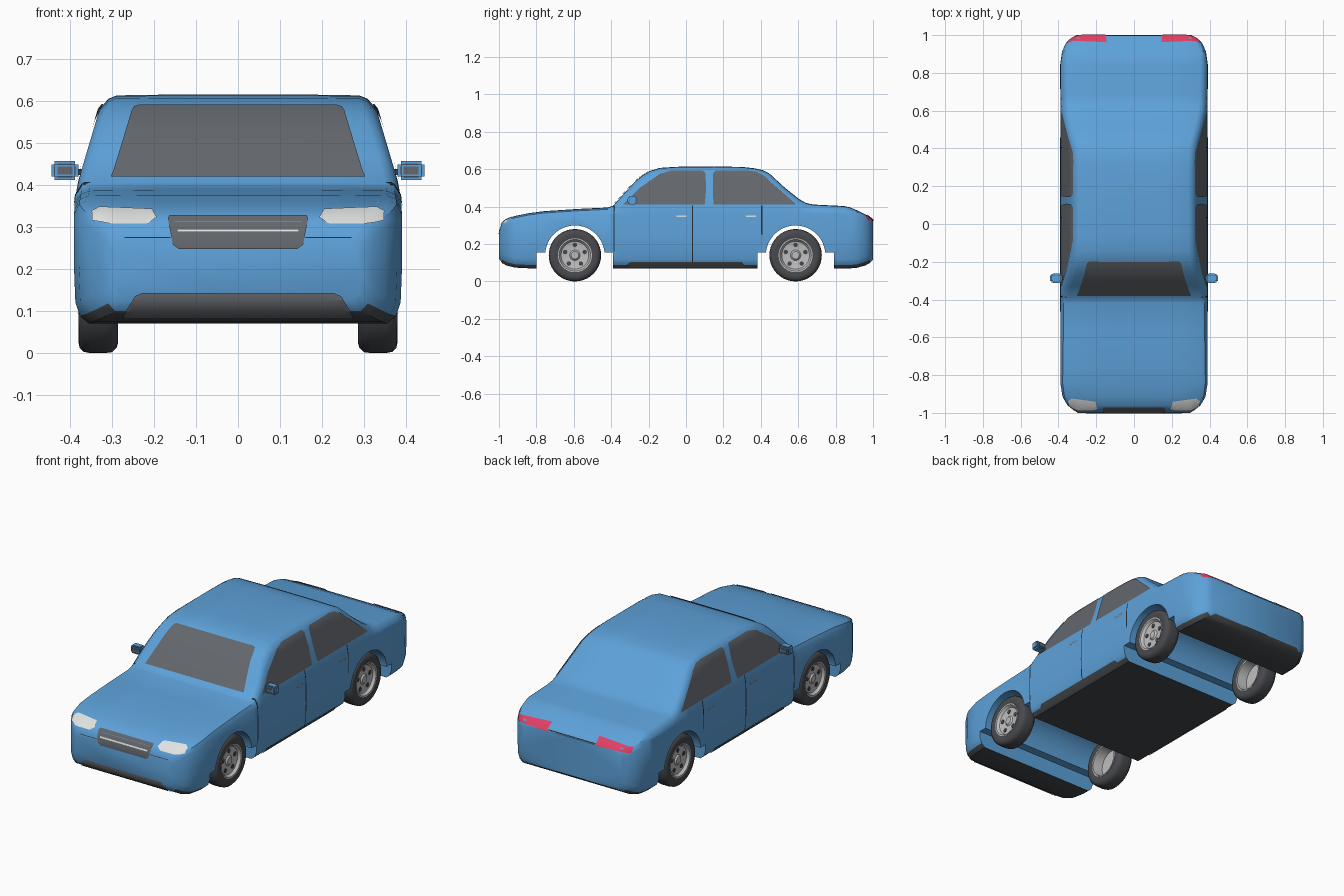
import bpy, bmesh, math
from mathutils import Vector, Matrix
from mathutils.bvhtree import BVHTree

cube = bpy.data.objects.get("Cube")
if cube:
    bpy.data.objects.remove(cube)


def material(name, r, g, b, rough=0.6):
    m = bpy.data.materials.new(name)
    m.use_nodes = True
    m.diffuse_color = (r, g, b, 1)
    node = m.node_tree.nodes["Principled BSDF"]
    node.inputs["Base Color"].default_value = (r, g, b, 1)
    node.inputs["Roughness"].default_value = rough
    return m


BLUE = material("body blue", .11, .36, .70)
GLASS = material("window grey", .125, .135, .15)
TRIM = material("dark trim", .06, .065, .07)
RUBBER = material("tyre rubber", .065, .068, .075)
METAL = material("wheel metal", .52, .52, .52)
LAMP = material("lamp white", .75, .76, .76)
RED = material("tail red", .75, .05, .13)
SEAM = material("seam black", .02, .025, .03)


def finish(name, bm, *mats, angle=35):
    mesh = bpy.data.meshes.new(name)
    bm.to_mesh(mesh)
    bm.free()
    ob = bpy.data.objects.new(name, mesh)
    bpy.context.collection.objects.link(ob)
    for m in mats:
        mesh.materials.append(m)
    smooth(ob, angle)
    return ob


def smooth(ob, angle=35):
    bpy.ops.object.select_all(action='DESELECT')
    ob.select_set(True)
    bpy.context.view_layer.objects.active = ob
    bpy.ops.object.shade_smooth_by_angle(angle=math.radians(angle))


def lookup(table, t):
    for (a, va), (b, vb) in zip(table, table[1:]):
        if t <= b:
            return va + (vb - va) * max(0, (t - a) / (b - a))
    return table[-1][1]


# Body curves: roofline, underside, corner rounding along y; half width by height
ROOF = [(-1, .27), (-.985, .312), (-.96, .332), (-.915, .35), (-.84, .365), (-.755, .376),
        (-.57, .388), (-.42, .395), (-.39, .405), (-.33, .472), (-.275, .532), (-.235, .566),
        (-.195, .59), (-.14, .607), (-.05, .613), (.15, .615), (.3, .612), (.365, .605),
        (.41, .595), (.445, .578), (.525, .504), (.605, .44), (.64, .42), (.68, .411),
        (.845, .403), (.88, .395), (.915, .38), (.96, .358), (.985, .343), (1, .325)]
FLOOR = [(-1, .125), (-.985, .1), (-.96, .085), (-.9, .07), (.9, .07), (.95, .08), (.985, .1), (1, .115)]
ROUND = [(-1, .76), (-.985, .82), (-.96, .9), (-.915, .97), (-.84, 1),
         (.845, 1), (.915, .975), (.96, .92), (.985, .85), (1, .78)]
SIDE = [(0, .38), (.07, .385), (.25, .392), (.36, .389), (.41, .38), (.585, .328), (.62, .317)]


def section(y):
    h, b, k = lookup(ROOF, y), lookup(FLOOR, y), lookup(ROUND, y)
    f = lambda z: lookup(SIDE, z)
    edge = h - .035
    belt = min(edge, .41)
    door = min(belt, .36)
    half = [(0, h), (f(h) * .5, h), (f(h) - .03, h - .002), (f(h) - .01, h - .01), (f(edge), edge),
            (f((edge + belt) / 2), (edge + belt) / 2), (f(belt), belt), (f(door), door),
            (f((b + door) / 2), (b + door) / 2), (f(b + .05), b + .05),
            (f(b + .02) - .01, b + .018), (f(b) - .03, b), (0, b)]
    ring = half + [(-x, z) for x, z in half[-2:0:-1]]
    return [Vector((x * k, y, z)) for x, z in ring]


# Body shell lofted from front to back
bm = bmesh.new()
rings = [[bm.verts.new(p) for p in section(y)] for y, h in ROOF]
for a, b in zip(rings, rings[1:]):
    for i in range(len(a)):
        j = (i + 1) % len(a)
        bm.faces.new((a[i], a[j], b[j], b[i]))
bm.faces.new(rings[0])
bm.faces.new(rings[-1])
bmesh.ops.remove_doubles(bm, verts=bm.verts, dist=.0005)
bmesh.ops.recalc_face_normals(bm, faces=bm.faces)
for f in bm.faces:
    if f.normal.z < -.4 and f.calc_center_median().z < .11:
        f.material_index = 1
surface = BVHTree.FromBMesh(bm)
body = finish("body", bm, BLUE, TRIM)

# Wheel tunnels cut through the whole width
WHEELS = (-.594, .586)
for y in WHEELS:
    for kind in ("arch", "notch"):
        bm = bmesh.new()
        if kind == "arch":
            bmesh.ops.create_cone(bm, cap_ends=True, segments=48, radius1=.159, radius2=.159, depth=1,
                                  matrix=Matrix.Translation((0, y, .14)) @ Matrix.Rotation(math.pi / 2, 4, 'Y'))
        else:
            bmesh.ops.create_cube(bm, size=1, matrix=Matrix.Translation((0, y, .055)) @ Matrix.Diagonal((1, .408, .2, 1)))
        cutter = finish("wheel_cutter", bm)
        cutter.hide_render = True
        mod = body.modifiers.new("cut", 'BOOLEAN')
        mod.object, mod.operation, mod.solver = cutter, 'DIFFERENCE', 'EXACT'
        bpy.context.view_layer.objects.active = body
        bpy.ops.object.modifier_apply(modifier=mod.name)
        bpy.data.objects.remove(cutter)
smooth(body)

VIEWS = {"front": (Vector((0, -1, 0)), Vector((1, 0, 0))), "back": (Vector((0, 1, 0)), Vector((1, 0, 0))),
         "left": (Vector((1, 0, 0)), Vector((0, 1, 0))), "right": (Vector((-1, 0, 0)), Vector((0, 1, 0)))}


def plate(name, outline, view, mat, lift=.004, step=.025):
    """Thin skin laid on the body: an outline seen from one direction, diced and projected."""
    out, across = VIEWS[view]
    up = Vector((0, 0, 1))
    bm = bmesh.new()
    bm.faces.new([bm.verts.new(across * u + up * v) for u, v in outline])
    for axis in (across, up):
        n = int(1 / step)
        for i in range(-n, n + 1):
            bmesh.ops.bisect_plane(bm, geom=bm.verts[:] + bm.edges[:] + bm.faces[:],
                                   plane_co=axis * (i * step + .0013), plane_no=axis)
    bmesh.ops.triangulate(bm, faces=bm.faces)
    for v in bm.verts:
        hit, normal, _, _ = surface.ray_cast(v.co + out * 3, -out)
        if hit is None:
            hit, normal, _, _ = surface.find_nearest(v.co + out)
        v.co = hit + normal * lift
    bm.normal_update()
    if sum(f.normal.dot(out) for f in bm.faces) < 0:
        bmesh.ops.reverse_faces(bm, faces=bm.faces)
    return finish(name, bm, mat)


def box(u0, u1, v0, v1):
    return [(u0, v0), (u1, v0), (u1, v1), (u0, v1)]


def mirrored(half):
    return half + [(-u, v) for u, v in reversed(half)]


# Front and rear details
plate("windscreen", mirrored([(.303, .417), (.297, .43), (.253, .574), (.247, .584), (.235, .588)]), "front", GLASS)
plate("grille", mirrored([(.14, .247), (.155, .258), (.167, .318), (.163, .325)]), "front", GLASS)
plate("grille_bar", box(-.145, .145, .285, .293), "front", LAMP, .008)
plate("lower_grille", mirrored([(.275, .085), (.268, .1), (.245, .135), (.228, .143)]), "front", GLASS)
plate("bumper_seam", box(-.27, -.16, .273, .2755), "front", SEAM, .002)
plate("bumper_seam", box(.16, .27, .273, .2755), "front", SEAM, .002)
plate("boot_seam", box(-.145, .145, .327, .331), "back", SEAM, .002)
HEADLAMP = [(.193, .32), (.215, .307), (.31, .307), (.345, .315), (.347, .336), (.33, .345), (.3, .344), (.205, .34)]
TAIL = [(.15, .324), (.345, .324), (.35, .35), (.145, .358)]
for side, s in (("left", 1), ("right", -1)):
    plate(side + "_headlamp", [(s * u, v) for u, v in HEADLAMP], "front", LAMP)
    plate(side + "_tail_lamp", [(s * u, v) for u, v in TAIL], "back", RED)

    # Side windows, door seams, handles and sill
    plate(side + "_front_window", [(-.335, .41), (-.25, .497), (-.14, .573), (-.08, .59), (.09, .59),
                                   (.103, .578), (.108, .5), (.1, .41)], side, GLASS)
    plate(side + "_rear_window", [(.147, .41), (.143, .5), (.145, .578), (.158, .59), (.33, .59),
                                  (.375, .584), (.42, .56), (.5, .49), (.59, .41)], side, GLASS)
    for y, low in ((-.385, .16), (.035, .1), (.405, .25)):
        plate(side + "_door_seam", box(y - .003, y + .003, low, .405), side, SEAM, .002)
    for y in (-.025, .348):
        plate(side + "_door_handle", box(y - .027, y + .027, .343, .352), side, LAMP, .008)
    plate(side + "_sill", [(-.33, .078), (.32, .078), (.3, .104), (-.3, .104)], side, TRIM)

    # Door mirror with stalk and glass
    for name, size, pos, mat in (("mirror_stalk", (.04, .02, .014), (.382, -.285, .431), TRIM),
                                 ("mirror_shell", (.064, .045, .045), (.412, -.288, .434), BLUE),
                                 ("mirror_glass", (.052, .051, .035), (.412, -.288, .434), GLASS)):
        bm = bmesh.new()
        bmesh.ops.create_cube(bm, size=1, matrix=Matrix.Translation((s * pos[0], pos[1], pos[2])) @ Matrix.Diagonal((*size, 1)))
        bmesh.ops.bevel(bm, geom=bm.edges[:], offset=.004 if mat == TRIM else .008, segments=2, affect='EDGES')
        finish(side + "_" + name, bm, mat)


def lathe(name, profile, s, y, mat):
    """Turn (x, radius) points about a wheel axle."""
    bm = bmesh.new()
    centre = Vector((0, y, .14))
    verts = [bm.verts.new((s * x, y, .14 + r)) for x, r in profile]
    edges = [bm.edges.new(pair) for pair in zip(verts, verts[1:])]
    bmesh.ops.spin(bm, geom=verts + edges, cent=centre, axis=(1, 0, 0), angle=math.tau, steps=40, use_merge=True)
    bmesh.ops.remove_doubles(bm, verts=bm.verts, dist=.0002)
    bmesh.ops.recalc_face_normals(bm, faces=bm.faces)
    return finish(name, bm, mat)


# Wheels: tyre, open-backed rim and five dark vents
TYRE = [(.29, .088), (.285, .115), (.289, .128), (.3, .138), (.315, .14), (.352, .14), (.367, .137),
        (.377, .127), (.38, .112), (.375, .088), (.29, .088)]
RIM = [(.366, 0), (.366, .02), (.358, .028), (.36, .066), (.362, .074), (.376, .084), (.377, .091),
       (.288, .091), (.288, .084), (.345, .078), (.345, 0)]
for axle, y in zip(("front", "rear"), WHEELS):
    for side, s in (("left", 1), ("right", -1)):
        lathe(f"{axle}_{side}_tyre", TYRE, s, y, RUBBER)
        lathe(f"{axle}_{side}_rim", RIM, s, y, METAL)
        bm = bmesh.new()
        for i in range(5):
            a = math.tau * i / 5
            spot = Matrix.Translation((s * .3595, y + .055 * math.sin(a), .14 + .055 * math.cos(a)))
            bmesh.ops.create_cone(bm, cap_ends=True, segments=12, radius1=.012, radius2=.012, depth=.006,
                                  matrix=spot @ Matrix.Rotation(math.pi / 2, 4, 'Y'))
        finish(f"{axle}_{side}_vents", bm, TRIM)
